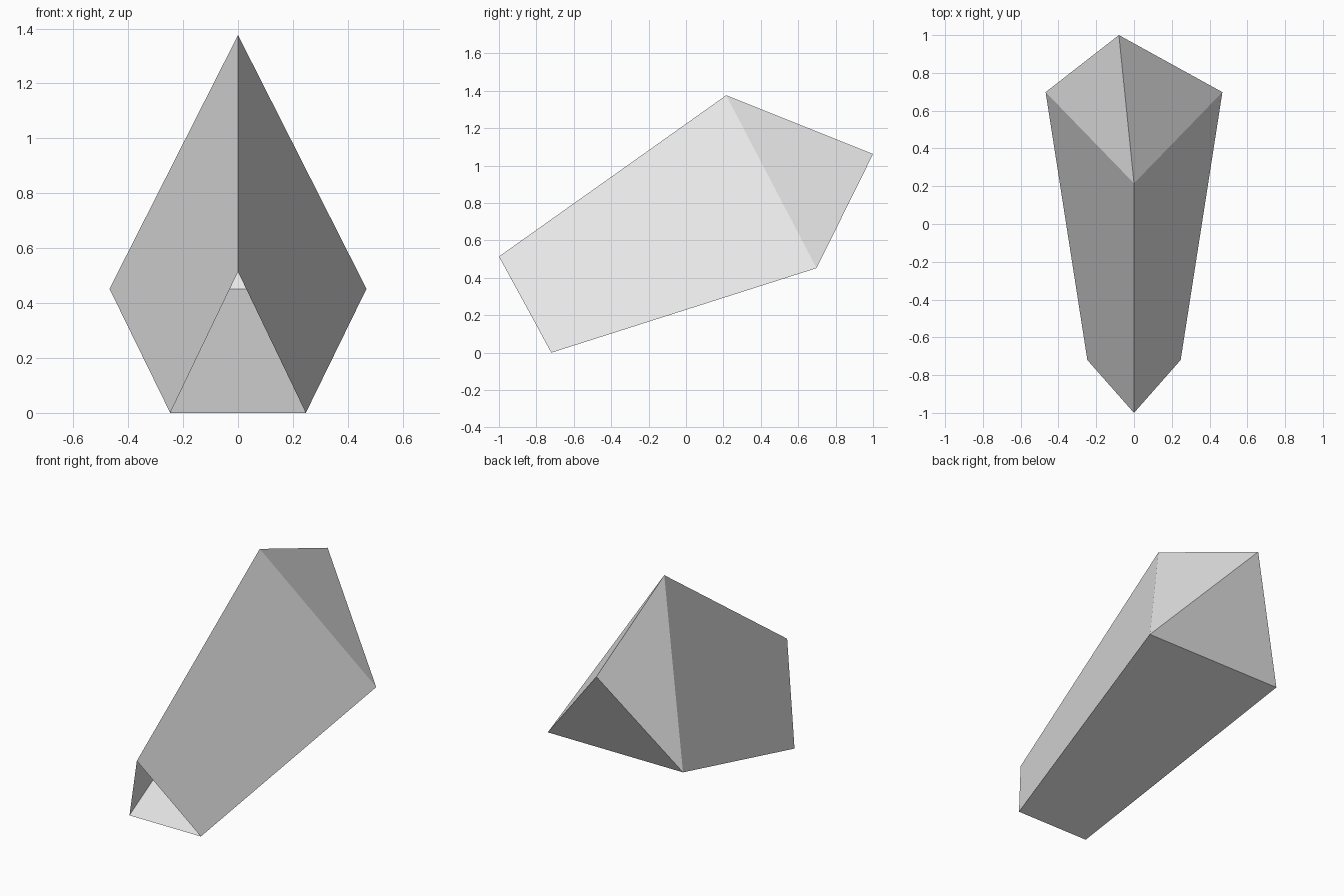
import bpy
import bmesh

cube = bpy.data.objects.get("Cube")
if cube:
    bpy.data.objects.remove(cube, do_unlink=True)

# Single flat grey
grey = bpy.data.materials.new("light grey")
grey.use_nodes = True
colour = (0.8, 0.8, 0.8, 1.0)
grey.diffuse_color = colour
grey.node_tree.nodes["Principled BSDF"].inputs["Base Color"].default_value = colour


def triangle_ring(bm, half_width, base_y, base_z, top_y, top_z):
    """Right corner, left corner and ridge point of a slanted triangle."""
    points = [(-half_width, base_y, base_z), (half_width, base_y, base_z), (0, top_y, top_z)]
    return [bm.verts.new(p) for p in points]


bm = bmesh.new()
front = triangle_ring(bm, 0.247, -0.72, 0.0, -1.0, 0.514)
back = triangle_ring(bm, 0.468, 0.698, 0.452, 0.215, 1.376)
tip = bm.verts.new((-0.08, 1.0, 1.062))

# Tapered three-sided tube, open at the front, closed by a pointed back cap
for i in range(3):
    j = (i + 1) % 3
    bm.faces.new((front[i], front[j], back[j], back[i]))
    bm.faces.new((back[i], back[j], tip))
bmesh.ops.recalc_face_normals(bm, faces=bm.faces)

mesh = bpy.data.meshes.new("tapered_shell")
bm.to_mesh(mesh)
bm.free()
mesh.materials.append(grey)
shell = bpy.data.objects.new("tapered_shell", mesh)
bpy.context.collection.objects.link(shell)
